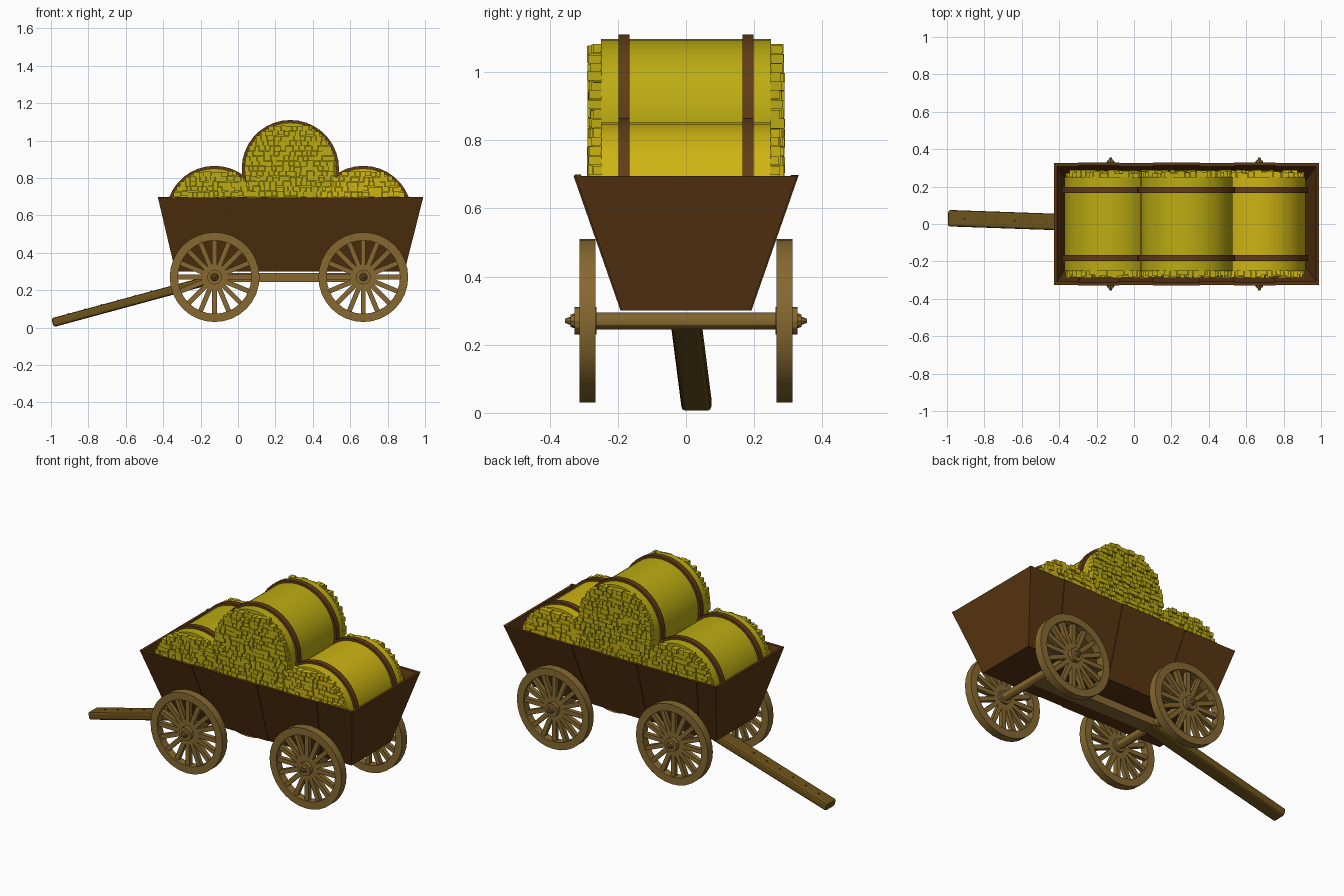
import bpy, bmesh, math, random
from mathutils import Vector, Matrix

if "Cube" in bpy.data.objects:
    bpy.data.objects.remove(bpy.data.objects["Cube"])
random.seed(4)

def material(name, c):
    m = bpy.data.materials.new(name)
    m.diffuse_color = (*c, 1)
    m.use_nodes = True
    m.node_tree.nodes["Principled BSDF"].inputs["Base Color"].default_value = m.diffuse_color
    return m

BODY = material("dark_wood", (0.10, 0.036, 0.006))
WHEEL = material("wheel_wood", (0.24, 0.14, 0.03))
POLE = material("pole_wood", (0.15, 0.085, 0.01))
STRAP = material("strap_brown", (0.12, 0.045, 0.008))
HAY = material("hay", (0.50, 0.41, 0.006))
HAY2 = material("bright_hay", (0.62, 0.46, 0.006))

def finish(bm, name, mat, smooth=False):
    bmesh.ops.recalc_face_normals(bm, faces=bm.faces)
    me = bpy.data.meshes.new(name)
    bm.to_mesh(me)
    bm.free()
    me.materials.append(mat)
    ob = bpy.data.objects.new(name, me)
    bpy.context.collection.objects.link(ob)
    if smooth:
        bpy.ops.object.select_all(action='DESELECT')
        ob.select_set(True)
        bpy.context.view_layer.objects.active = ob
        bpy.ops.object.shade_smooth_by_angle(angle=math.radians(30))
    return ob

def cyl(bm, r1, r2, y0, y1, x=0, z=0, n=16):
    """Cylinder or cone along y."""
    M = Matrix.Translation((x, (y0 + y1) / 2, z)) @ Matrix.Rotation(-math.pi / 2, 4, 'X')
    return bmesh.ops.create_cone(bm, cap_ends=True, cap_tris=True, segments=n, radius1=r1,
                                 radius2=r2, depth=y1 - y0, matrix=M)['verts']

def box(bm, centre, size, rot=Matrix.Identity(4)):
    bmesh.ops.create_cube(bm, size=1, matrix=Matrix.Translation(centre) @ rot @ Matrix.Diagonal((*size, 1)))

def slab(bm, quad, off):
    a = [bm.verts.new(p) for p in quad]
    b = [bm.verts.new(Vector(p) + Vector(off)) for p in quad]
    bm.faces.new(a)
    bm.faces.new(b)
    for i in range(4):
        j = (i + 1) % 4
        bm.faces.new((a[i], a[j], b[j], b[i]))

# Wagon box: flared walls, long sides made of separate planks
Z0, Z1 = 0.30, 0.695
XB, XT = (-0.335, 0.89), (-0.428, 0.99)
YB, YT = 0.187, 0.325
def half_width(z):
    return YB + (YT - YB) * (z - Z0) / (Z1 - Z0)
def along(rng, u):
    return rng[0] + (rng[1] - rng[0]) * u

cuts = [0, 0.09, 0.245, 0.373, 0.55, 0.68, 0.835, 1]
for s, side in ((-1, "front"), (1, "back")):
    bm = bmesh.new()
    for i, (u, v) in enumerate(zip(cuts, cuts[1:])):
        o = s * (0.005 if i % 2 else 0.001)
        h = Z1 + random.uniform(0, 0.004)
        slab(bm, [(along(XB, u), s * YB + o, Z0), (along(XB, v), s * YB + o, Z0),
                  (along(XT, v), s * YT + o, h), (along(XT, u), s * YT + o, h)], (0, -s * 0.018, 0))
    finish(bm, side + "_side_planks", BODY)
for k, name, t in ((0, "left_end_panel", 0.016), (1, "right_end_panel", -0.016)):
    bm = bmesh.new()
    slab(bm, [(XB[k], -YB, Z0), (XB[k], YB, Z0), (XT[k], YT, Z1), (XT[k], -YT, Z1)], (t, 0, 0))
    finish(bm, name, BODY)
bm = bmesh.new()
slab(bm, [(XB[0], -YB, Z0), (XB[1], -YB, Z0), (XB[1], YB, Z0), (XB[0], YB, Z0)], (0, 0, 0.02))
finish(bm, "wagon_floor", BODY)

# Round bales: core, straps, and straw blocks on both ends
def bale(name, x, z, mat, r=0.246):
    def fit(verts):      # keep the lower part inside the flared walls
        for v in verts:
            lim = half_width(v.co.z) - 0.022
            v.co.y = max(-lim, min(lim, v.co.y))
    bm = bmesh.new()
    fit(cyl(bm, r, r, -0.25, 0.25, x, z, 36))
    finish(bm, name + "_core", mat, True)
    bm = bmesh.new()
    for y in (-0.182, 0.182):
        fit(cyl(bm, r + 0.014, r + 0.014, y - 0.016, y + 0.016, x, z, 36))
    finish(bm, name + "_straps", STRAP, True)
    bm = bmesh.new()
    step = 0.027
    for s in (-1, 1):
        for row in range(-9, 10):
            dz = row * step
            if z + dz < 0.655 or abs(dz) > r - 0.006:
                continue
            w = math.sqrt(r * r - dz * dz)
            px = -w
            while px < w - 0.008:
                bw = min(random.uniform(0.022, 0.04), w - px)
                d = random.uniform(0.022, 0.042)
                box(bm, (x + px + bw / 2, s * (0.248 + d / 2), z + dz + random.uniform(-0.003, 0.003)),
                    (bw - 0.002, d, step - 0.001))
                px += bw
    finish(bm, name + "_straw_ends", mat)

bale("left_bale", -0.125, 0.605, HAY)
bale("middle_bale", 0.28, 0.85, HAY)
bale("right_bale", 0.67, 0.605, HAY2)

# Wheel: rim, spokes, hub and nut; outer side faces +y, built at y = 0.289
R, RI, W = 0.24, 0.196, 0.048
def wheel(name, x, rot):
    bm = bmesh.new()
    n = 32
    rings = []
    for i in range(n):
        a = math.tau * i / n
        rings.append([bm.verts.new((q * math.cos(a), y, q * math.sin(a)))
                      for q, y in ((R, -W / 2), (R, W / 2), (RI, W / 2), (RI, -W / 2))])
    for i in range(n):
        p, q = rings[i], rings[(i + 1) % n]
        for j in range(4):
            k = (j + 1) % 4
            bm.faces.new((p[j], p[k], q[k], q[j]))
    for i in range(16):
        rot_s = Matrix.Rotation(math.tau * i / 16, 4, 'Y')
        box(bm, rot_s @ Vector((0.115, 0, 0)), (0.18, 0.026, 0.026), rot_s)
    cyl(bm, 0.04, 0.04, -0.026, 0.038, n=12)
    cyl(bm, 0.022, 0.018, 0.038, 0.05, n=8)
    cyl(bm, 0.012, 0.006, 0.05, 0.066, n=8)
    ob = finish(bm, name, WHEEL, True)
    ob.matrix_world = Matrix.Translation((x, 0, 0.27)) @ Matrix.Rotation(rot, 4, 'Z') @ Matrix.Translation((0, 0.289, 0))

for x, end in ((-0.125, "left"), (0.67, "right")):
    wheel(end + "_front_wheel", x, math.pi)
    wheel(end + "_back_wheel", x, 0)
    bm = bmesh.new()
    cyl(bm, 0.025, 0.025, -0.29, 0.29, x, 0.27, 12)
    finish(bm, end + "_axle", WHEEL, True)

# Beam joining the axles, and the draw pole
bm = bmesh.new()
box(bm, (0.2725, 0, 0.268), (0.80, 0.09, 0.046))
finish(bm, "under_beam", WHEEL)

a, b = Vector((-0.991, 0.031, 0.0265)), Vector((-0.10, 0.0, 0.268))
d = b - a
rot = d.to_track_quat('X', 'Z').to_matrix().to_4x4()
bm = bmesh.new()
box(bm, (a + b) / 2, (d.length, 0.088, 0.048), rot)
pole = finish(bm, "draw_pole", POLE)
mod = pole.modifiers.new("rounded_edges", 'BEVEL')
mod.width = 0.012
mod.segments = 2
# Pegs along the pole
bm = bmesh.new()
for i in range(6):
    p = a + d * (0.1 + 0.1 * i) + rot @ Vector((0, 0, 0.024))
    box(bm, p, (0.008, 0.008, 0.006), rot)
finish(bm, "pole_pegs", BODY)
